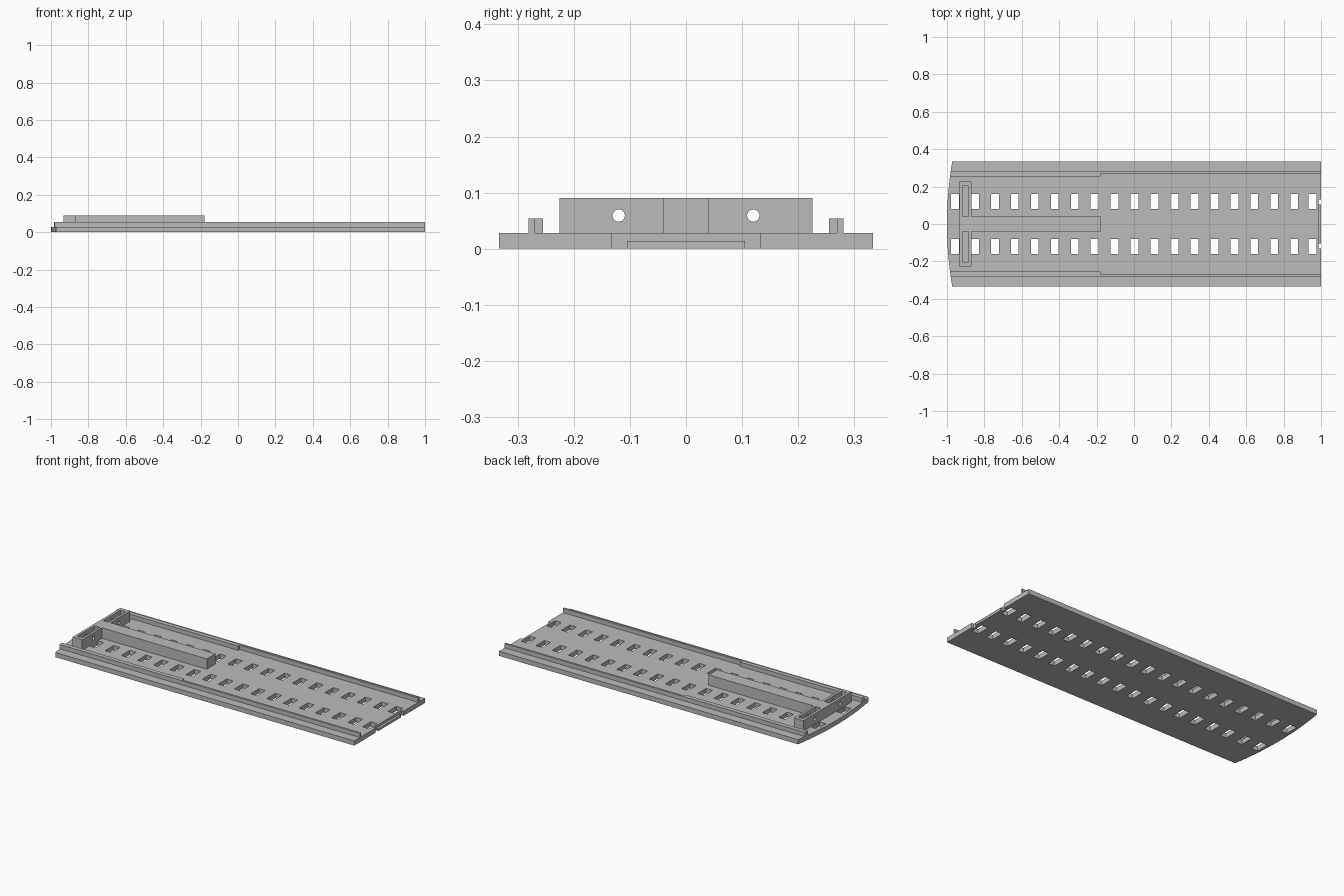
import bpy
import bmesh
import math
from mathutils import Matrix

cube = bpy.data.objects.get("Cube")
if cube:
    bpy.data.objects.remove(cube, do_unlink=True)

grey = bpy.data.materials.new("plain grey")
grey.use_nodes = True
colour = (0.5, 0.5, 0.5, 1)
grey.diffuse_color = colour
grey.node_tree.nodes["Principled BSDF"].inputs["Base Color"].default_value = colour

HALF_W, DECK, RAIL_TOP, BAR_TOP = 0.333, 0.028, 0.0535, 0.09
BAR_X0, BAR_X1, BEAM_END = -0.933, -0.869, -0.178


def bow(y):
    """x of the bowed end of the deck."""
    return -1 + 0.028 * (y / HALF_W) ** 2


def make_object(name, bm):
    bmesh.ops.recalc_face_normals(bm, faces=bm.faces)
    mesh = bpy.data.meshes.new(name)
    bm.to_mesh(mesh)
    bm.free()
    mesh.materials.append(grey)
    obj = bpy.data.objects.new(name, mesh)
    bpy.context.collection.objects.link(obj)
    return obj


def prism(name, outline, z0, z1):
    bm = bmesh.new()
    face = bm.faces.new([bm.verts.new((x, y, z0)) for x, y in outline])
    top = bmesh.ops.extrude_face_region(bm, geom=[face])["geom"]
    verts = [v for v in top if isinstance(v, bmesh.types.BMVert)]
    bmesh.ops.translate(bm, verts=verts, vec=(0, 0, z1 - z0))
    return make_object(name, bm)


def add_box(bm, x0, x1, y0, y1, z0, z1):
    place = Matrix.Translation(((x0 + x1) / 2, (y0 + y1) / 2, (z0 + z1) / 2))
    size = Matrix.Diagonal((x1 - x0, y1 - y0, z1 - z0, 1))
    bmesh.ops.create_cube(bm, size=1, matrix=place @ size)


def cut(target, bm):
    """Subtract the solids in bm from the target."""
    cutter = make_object("cutter", bm)
    cutter.hide_render = True
    mod = target.modifiers.new("cut", "BOOLEAN")
    mod.operation = "DIFFERENCE"
    mod.solver = "EXACT"
    mod.object = cutter
    bpy.context.view_layer.objects.active = target
    bpy.ops.object.modifier_apply(modifier=mod.name)
    bpy.data.objects.remove(cutter, do_unlink=True)


# Deck with one bowed end
STEPS = 16
ys = [HALF_W * (1 - 2 * i / STEPS) for i in range(STEPS + 1)]
deck = prism("deck", [(bow(y), y) for y in ys] + [(1, -HALF_W), (1, HALF_W)], 0, DECK)

# Two rows of slots, and the notches and step at the square end
holes = bmesh.new()
centres = [0.003 + 0.1067 * k for k in range(-9, 9)] + [0.954]
for side in (-1, 1):
    for x in centres:
        y = side * 0.12
        add_box(holes, x - 0.021, x + 0.021, y - 0.04, y + 0.04, -0.1, 0.1)
    y = side * 0.1185
    add_box(holes, 0.986, 1.1, y - 0.0135, y + 0.0135, -0.1, 0.1)
cut(deck, holes)
step = bmesh.new()
add_box(step, 0.986, 1.1, -0.11, 0.11, 0.014, 0.1)
cut(deck, step)

# Side rails, thicker along the bowed half
for side, label in ((-1, "right"), (1, "left")):
    outer, mid, inner = side * 0.281, side * 0.269, side * 0.255
    prism(label + "_rail",
          [(bow(outer), outer), (1, outer), (1, mid), (BEAM_END, mid),
           (BEAM_END, inner), (bow(inner), inner)], DECK, RAIL_TOP)

# Crossbar and central beam as one T-shaped block
W, B = 0.226, 0.04
block = prism("crossbar_and_beam",
              [(BAR_X0, -W), (BAR_X1, -W), (BAR_X1, -B), (BEAM_END, -B),
               (BEAM_END, B), (BAR_X1, B), (BAR_X1, W), (BAR_X0, W)], DECK, BAR_TOP)

# Pockets in the crossbar, with round holes through their walls
pockets = bmesh.new()
bores = bmesh.new()
for side in (-1, 1):
    y0, y1 = sorted((side * B, side * 0.204))
    add_box(pockets, -0.917, -0.884, y0, y1, DECK - 0.01, 0.2)
    bore = Matrix.Translation((-0.9, side * 0.12, 0.059)) @ Matrix.Rotation(math.pi / 2, 4, "Y")
    bmesh.ops.create_cone(bores, cap_ends=True, segments=24, radius1=0.011,
                          radius2=0.011, depth=0.2, matrix=bore)
cut(block, pockets)
cut(block, bores)
